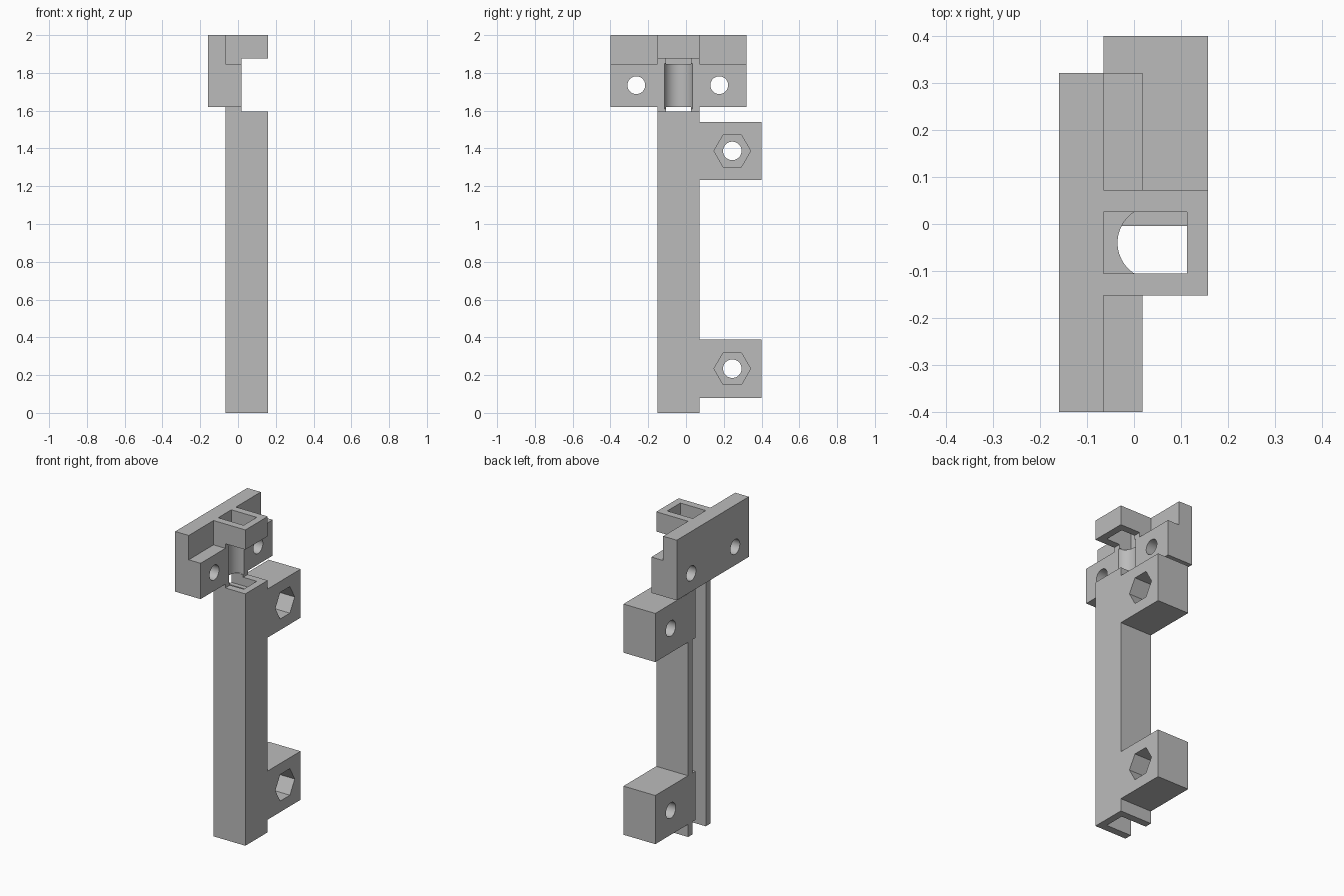
import bpy, bmesh, math
from mathutils import Matrix, Vector

if "Cube" in bpy.data.objects:
    bpy.data.objects.remove(bpy.data.objects["Cube"], do_unlink=True)

grey = bpy.data.materials.new("plain_grey")
grey.use_nodes = True
colour = (0.5, 0.5, 0.5, 1)
grey.diffuse_color = colour
grey.node_tree.nodes["Principled BSDF"].inputs["Base Color"].default_value = colour


def finish(name, bm):
    bmesh.ops.recalc_face_normals(bm, faces=bm.faces)
    mesh = bpy.data.meshes.new(name)
    bm.to_mesh(mesh)
    bm.free()
    mesh.materials.append(grey)
    obj = bpy.data.objects.new(name, mesh)
    bpy.context.collection.objects.link(obj)
    return obj


def extrude(name, points, offset):
    """Close a planar outline and sweep it along offset."""
    bm = bmesh.new()
    face = bm.faces.new([bm.verts.new(p) for p in points])
    swept = bmesh.ops.extrude_face_region(bm, geom=[face])["geom"]
    verts = [v for v in swept if isinstance(v, bmesh.types.BMVert)]
    bmesh.ops.translate(bm, verts=verts, vec=Vector(offset))
    return finish(name, bm)


def box(name, x, y, z):
    outline = [(x[0], y[0], z[0]), (x[1], y[0], z[0]), (x[1], y[1], z[0]), (x[0], y[1], z[0])]
    return extrude(name, outline, (0, 0, z[1] - z[0]))


def prism(name, centre, radius, length, sides, axis):
    bm = bmesh.new()
    turn = Matrix.Rotation(math.pi / 2, 4, "Y") if axis == "X" else Matrix.Identity(4)
    # Hexagon corners point along y
    spin = Matrix.Rotation(math.pi / 2, 4, "Z")
    bmesh.ops.create_cone(bm, cap_ends=True, segments=sides, radius1=radius, radius2=radius,
                          depth=length, matrix=Matrix.Translation(centre) @ turn @ spin)
    # Guarantee corners on the y axis for six sides
    if sides == 6:
        if max(v.co.y for v in bm.verts) - centre[1] < radius * 0.95:
            bmesh.ops.rotate(bm, verts=bm.verts, cent=centre,
                             matrix=Matrix.Rotation(math.pi / 6, 3, axis))
    return finish(name, bm)


def carve(obj, *cutters):
    bpy.context.view_layer.objects.active = obj
    for cutter in cutters:
        mod = obj.modifiers.new("cut", "BOOLEAN")
        mod.operation, mod.solver, mod.object = "DIFFERENCE", "EXACT", cutter
        bpy.ops.object.modifier_apply(modifier=mod.name)
        bpy.data.objects.remove(cutter, do_unlink=True)


BACK, FRONT = -0.065, 0.158      # x limits of the rail
STEP = 0.018                     # x of the clamp face


def groove():
    return prism("groove_cutter", (0.043, -0.04, 1.73), 0.078, 0.24, 64, "Z")


# Channel rail, open towards -x, notched below its top cap
outline = [(BACK, -0.152), (FRONT, -0.152), (FRONT, 0.072), (BACK, 0.072),
           (BACK, 0.026), (0.113, 0.026), (0.113, -0.105), (BACK, -0.105)]
rail = extrude("channel_rail", [(x, y, 0) for x, y in outline], (0, 0, 2))
carve(rail, box("notch_cutter", (STEP, 0.3), (-0.3, 0.3), (1.595, 1.875)), groove())

# Mounting lugs with a nut pocket and a screw hole
parts = [rail]
for name, low in (("lower_lug", 0.08), ("upper_lug", 1.233)):
    lug = box(name, (BACK, FRONT), (-0.004, 0.4), (low, low + 0.308))
    centre_z = low + 0.154
    carve(lug,
          prism("hole_cutter", (0.05, 0.245, centre_z), 0.049, 0.6, 48, "X"),
          prism("nut_cutter", (0.158, 0.245, centre_z), 0.097, 0.26, 6, "X"))
    parts.append(lug)

# Stepped clamp block with two screw holes and a round groove
steps = [(-0.16, 1.619), (STEP, 1.619), (STEP, 1.846), (BACK, 1.846), (BACK, 2), (-0.16, 2)]
clamp = extrude("clamp_block", [(x, -0.4, z) for x, z in steps], (0, 0.721, 0))
carve(clamp, groove(),
      *[prism("hole_cutter", (-0.07, y, 1.735), 0.047, 0.6, 48, "X") for y in (-0.263, 0.176)])
parts.append(clamp)

# Smooth the round holes, keep the corners crisp
bpy.ops.object.select_all(action="DESELECT")
for part in parts:
    part.select_set(True)
bpy.context.view_layer.objects.active = rail
bpy.ops.object.shade_smooth_by_angle(angle=math.radians(30))
